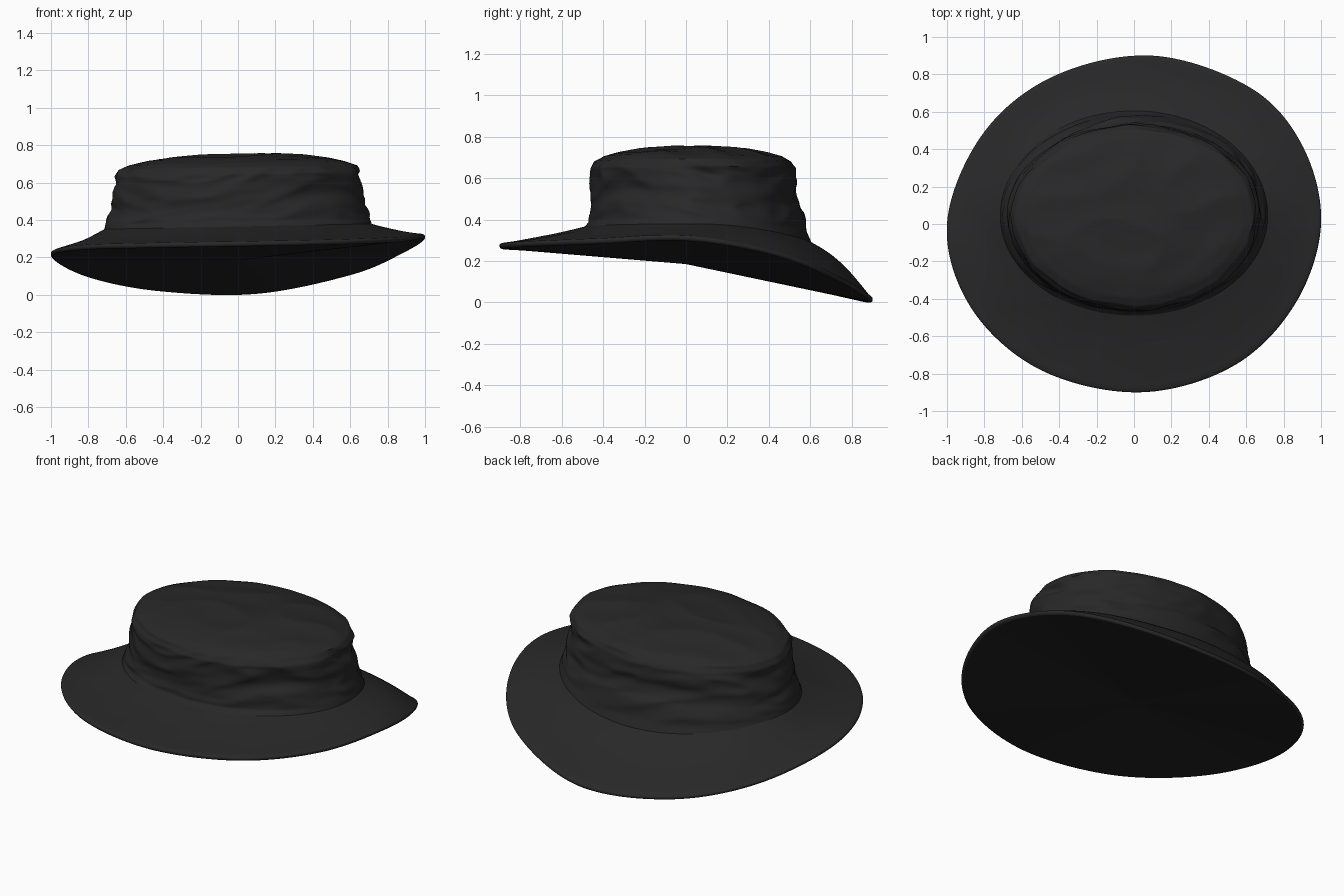
import bpy, bmesh, math
from mathutils import Vector, noise

cube = bpy.data.objects.get("Cube")
if cube:
    bpy.data.objects.remove(cube)

SEGMENTS = 160
CENTRE_Y = .045


def material(name, value):
    mat = bpy.data.materials.new(name)
    mat.use_nodes = True
    color = (value, value, value, 1)
    mat.diffuse_color = color
    mat.node_tree.nodes["Principled BSDF"].inputs["Base Color"].default_value = color
    return mat


cloth = material("charcoal cloth", 0.021)
lining = material("black lining", 0.017)

# Outer rim of the tilted, drooping brim
RIM = [Vector(p) for p in (
    (1, 0, .3), (.9, .42, .23), (.62, .73, .11), (.1, .9, .005),
    (-.43, .79, .02), (-.81, .48, .095), (-1, 0, .2), (-.87, -.45, .24),
    (-.5, -.78, .253), (.03, -.9, .262), (.53, -.76, .272), (.86, -.43, .285))]


def rim_point(k):
    """Smooth closed curve through the rim points."""
    u = k * len(RIM) / SEGMENTS
    i, t = int(u), u % 1
    a, b, c, d = (RIM[(i + j) % len(RIM)] for j in (-1, 0, 1, 2))
    return (b * 2 + (c - a) * t + (a * 2 - b * 5 + c * 4 - d) * t ** 2
            + (b * 3 - a - c * 3 + d) * t ** 3) / 2


rim = [rim_point(k) for k in range(SEGMENTS)]
angles = [math.atan2(p.y / .9, p.x) for p in rim]


def build(name, rings, mat, close=False):
    """Skin a stack of rings, each running counter-clockwise."""
    bm = bmesh.new()
    loops = [[bm.verts.new(p) for p in ring] for ring in rings]
    for low, high in zip(loops, loops[1:]):
        for k in range(SEGMENTS):
            n = (k + 1) % SEGMENTS
            bm.faces.new((low[k], low[n], high[n], high[k]))
    if close:
        bm.faces.new(loops[-1])
    mesh = bpy.data.meshes.new(name)
    bm.to_mesh(mesh)
    bm.free()
    obj = bpy.data.objects.new(name, mesh)
    bpy.context.collection.objects.link(obj)
    mesh.materials.append(mat)
    bpy.ops.object.select_all(action="DESELECT")
    obj.select_set(True)
    bpy.context.view_layer.objects.active = obj
    bpy.ops.object.shade_smooth_by_angle(angle=math.radians(50))


def clamp(v):
    return min(1, max(0, v))


def folds(a, z):
    """Horizontal slouch folds and finer creases in the side cloth."""
    wave = math.sin(36 * z + 1.3 * math.sin(2 * a + .5) + math.sin(3 * a))
    p = Vector((math.cos(a) * 2, math.sin(a) * 2, z * 12 + .8 * math.sin(2 * a)))
    return .006 * wave + .035 * (.22 - abs(noise.noise(p))) + .008 * noise.noise(p * 2)


def crown_point(a, rx, front, back, z):
    """Point on the crown: lower seam dips at the back, top leans up to the left."""
    c, s = math.cos(a), math.sin(a)
    side = clamp((z - .37) / .05) * clamp((.72 - z) / .05)
    top = clamp((z - .68) / .04)
    r = 1 + 1.4 * side * folds(a, z)
    q = Vector((rx * c * r, CENTRE_Y + (back if s > 0 else front) * s * r, z))
    q.z += .014 * c * rx / .7 - .075 * clamp((.44 - z) / .075) * max(0, s) ** 2
    # Soft creases pressed into the top panel
    crease = abs(noise.noise(Vector((q.x * 2.5 + q.y, q.y * 4 - q.x, 2))))
    q.z += top * .022 * (.2 - crease)
    return q


# Crown: half width, front reach, back reach, height
PROFILE = [(.715, .535, .56, .365), (.705, .51, .54, .39), (.695, .505, .52, .43),
           (.68, .505, .5, .47), (.665, .5, .485, .54), (.65, .505, .485, .6),
           (.655, .51, .48, .645), (.635, .485, .46, .68), (.58, .44, .42, .703),
           (.5, .37, .35, .721), (.36, .27, .25, .74), (.2, .15, .14, .75),
           (.01, .01, .01, .752)]
FINE = 5
crown_rings = []
for lo, hi in zip(PROFILE, PROFILE[1:]):
    for step in range(FINE):
        mix = [u + (v - u) * step / FINE for u, v in zip(lo, hi)]
        crown_rings.append([crown_point(a, *mix) for a in angles])
build("crown", crown_rings, cloth, close=True)

# Brim: rolled hem, then a sheet rising to the crown seam
HEM = .012
brim_rings = []
for j in range(6):
    w = -math.pi / 2 + math.pi * j / 6
    brim_rings.append([p * (1 - .012 + .012 * math.cos(w)) * 1
                       + Vector((0, 0, HEM + HEM * math.sin(w))) for p in rim])
seam = crown_rings[0]
for step in range(17):
    t = 1 - step / 16
    ring = []
    for p, q, a in zip(rim, seam, angles):
        edge = Vector((p.x * .988, p.y * .988, p.z + 2 * HEM))
        v = q.lerp(edge, t)
        back = max(0, math.sin(a))
        v.z += (.04 * back - .008) * math.sin(math.pi * t)
        v.z += .006 * noise.noise(v * 4) * math.sin(math.pi * t)
        ring.append(v)
    brim_rings.append(ring)
build("brim", brim_rings, cloth)

# Underside closing the hat from rim to rim
middle = Vector((0, 0, .185))
under_rings = []
for step in range(13):
    t = .01 + .978 * step / 12
    under_rings.append([middle.lerp(p, t) for p in rim])
under_rings.append(brim_rings[0])
under_rings = [ring[::-1] for ring in under_rings]
build("underside", under_rings[::-1], lining, close=True)
